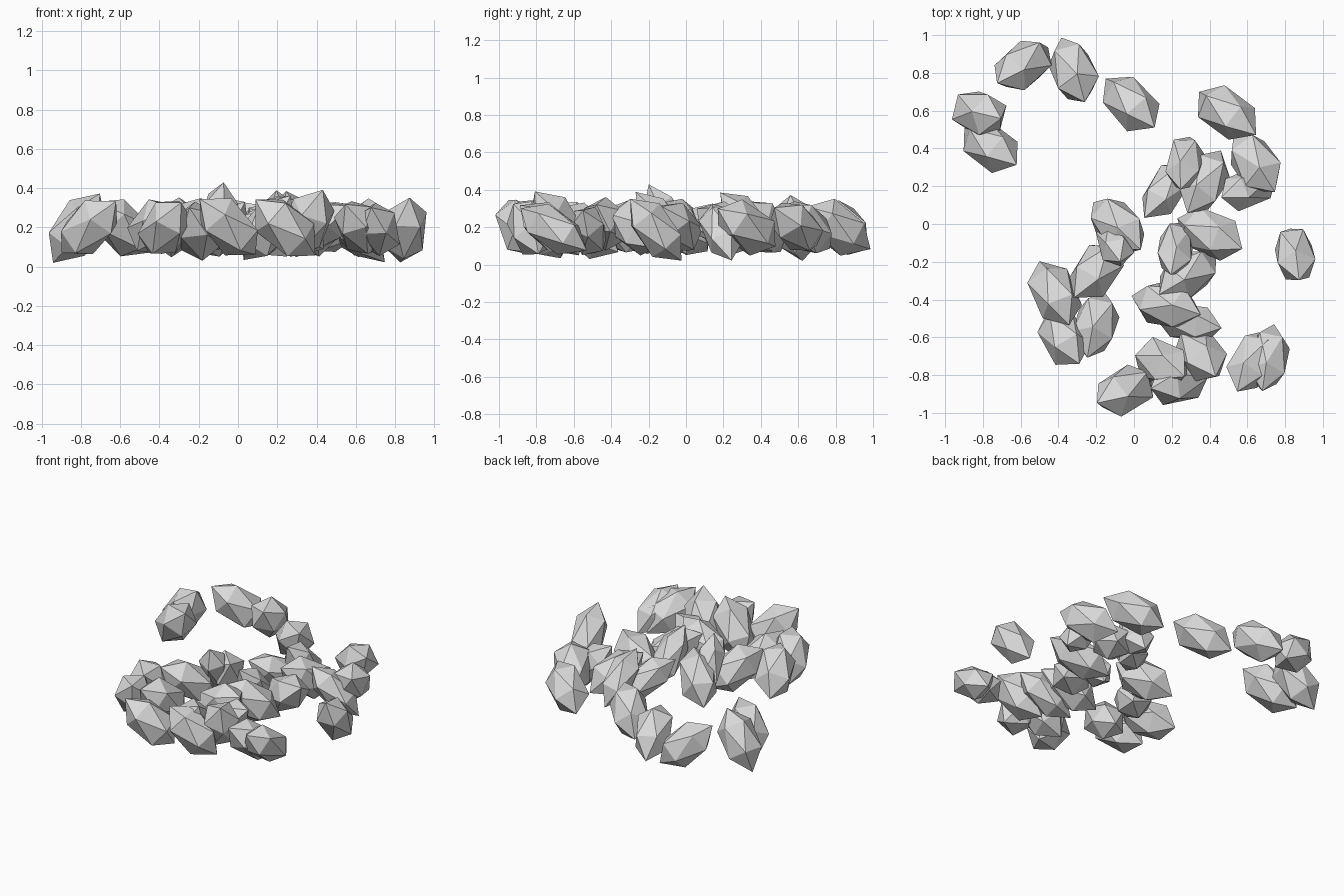
import bpy
import bmesh
import random
from math import radians
from mathutils import Matrix, Vector

random.seed(4)

default_cube = bpy.data.objects.get("Cube")
if default_cube:
    bpy.data.objects.remove(default_cube, do_unlink=True)

# One plain stone colour
stone = bpy.data.materials.new("grey stone")
stone.use_nodes = True
stone_colour = (0.7, 0.7, 0.7, 1)
stone.diffuse_color = stone_colour
stone.node_tree.nodes["Principled BSDF"].inputs["Base Color"].default_value = stone_colour

LENGTH, WIDTH, HEIGHT = 0.213, 0.128, 0.2


def add_rock(name, x, y, yaw, tilt, lift=0.0, size=1.0):
    """Long faceted rock; its axis points along yaw and rises by tilt."""
    bm = bmesh.new()
    bmesh.ops.create_icosphere(bm, subdivisions=1, radius=1)
    # Slightly uneven corners
    for vert in bm.verts:
        vert.co *= random.uniform(0.96, 1.05)
    # Stretch, roll about the long axis, tilt, turn and place
    stretch = Matrix.Diagonal(Vector((WIDTH * size, WIDTH * size, LENGTH, 1)))
    roll = Matrix.Rotation(random.uniform(0, radians(72)), 4, "Z")
    rise = Matrix.Rotation(radians(90 - tilt), 4, "Y")
    turn = Matrix.Rotation(radians(yaw), 4, "Z")
    place = Matrix.Translation((x, y, HEIGHT + lift))
    bm.transform(place @ turn @ rise @ roll @ stretch)
    mesh = bpy.data.meshes.new(name)
    bm.to_mesh(mesh)
    bm.free()
    mesh.materials.append(stone)
    rock = bpy.data.objects.new(name, mesh)
    bpy.context.scene.collection.objects.link(rock)


def add_group(name, rocks):
    for index, rock in enumerate(rocks, start=1):
        add_rock(f"{name}_{index}", *rock)


# Every rock leans with its upper end towards the front
# Loose arc of rocks at the back right
add_group("back_arc_rock", [
    (-.59, .84, 35, -38),
    (-.32, .81, 110, -32),
    (-.02, .64, -45, 32),
    (-.82, .59, -15, 55),
    (-.76, .41, -35, 38),
])

# Rocks at the back left
add_group("back_left_rock", [
    (.49, .59, -37, 28),
    (.64, .32, -55, 28),
    (.60, .19, 20, -45, -.02, .85),
    (.27, .32, 80, -48, .03, .85),
    (.17, .18, 52, -28, 0, .85),
    (.37, .22, 62, -28),
])

# Rocks around the middle
add_group("middle_rock", [
    (-.09, -.01, -45, 36),
    (-.10, -.10, -75, 60, .05, .75),
    (.40, -.05, -25, 30),
    (.22, -.13, 80, -50, .02, .8),
    (.28, -.27, 35, -30),
    (.17, -.43, -15, 28, .02),
    (.29, -.52, -10, 32, -.02, .85),
])

# Rocks at the front right
add_group("front_right_rock", [
    (-.20, -.25, 50, -32),
    (-.42, -.37, -65, 30),
    (-.20, -.53, 75, -33, -.02),
    (-.37, -.60, -60, 38),
])

# Rocks along the front edge
add_group("front_rock", [
    (.35, -.69, -55, 50, .02),
    (.15, -.74, -30, 50),
    (.24, -.83, 15, -42),
    (-.05, -.88, 25, -42),
])

# Rocks at the front left
add_group("front_left_rock", [
    (.71, -.71, 80, -32, -.01, .9),
    (.62, -.73, 65, -34, 0, .95),
    (.85, -.16, 100, -50, -.015, .9),
])
